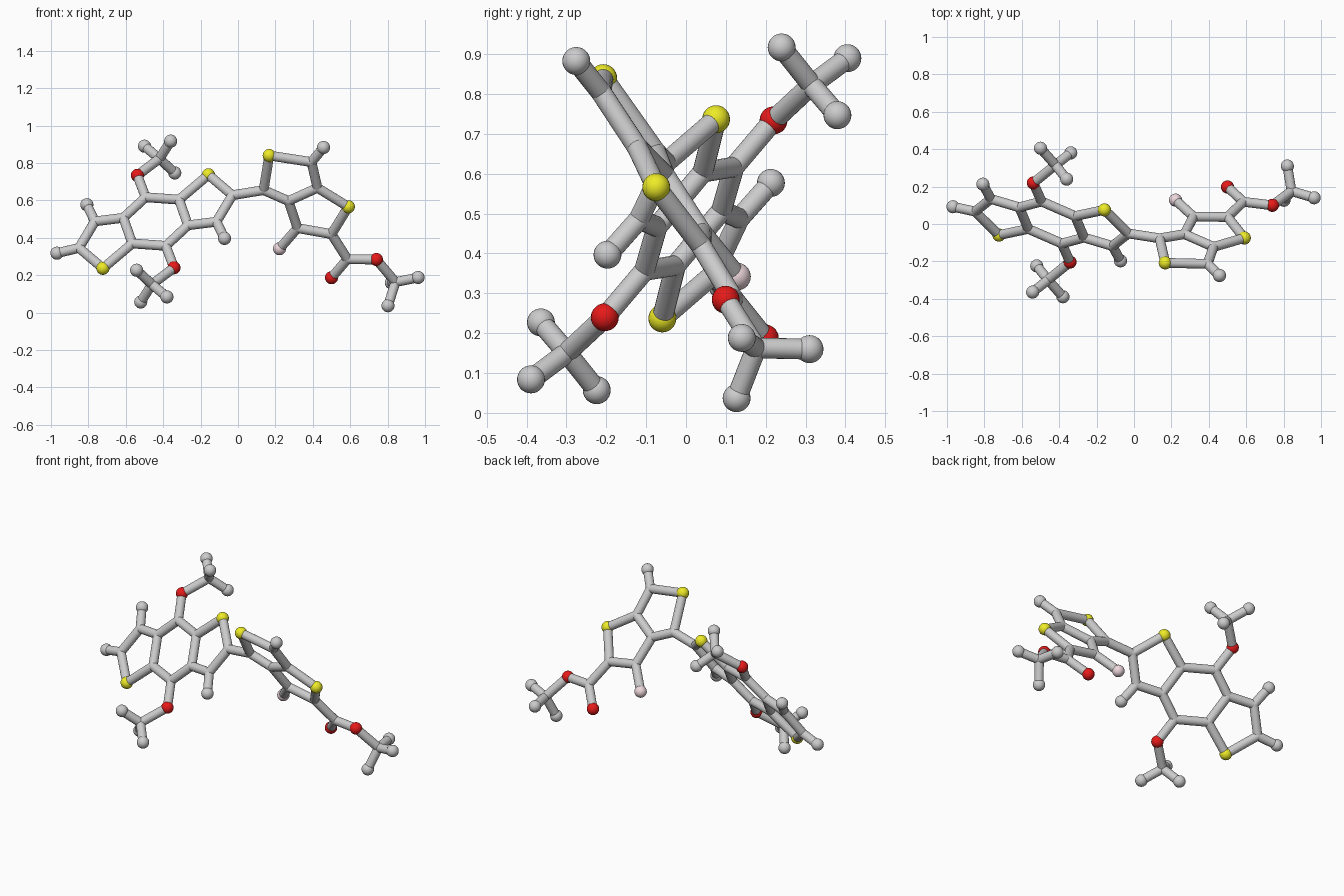
import bpy
from mathutils import Vector

if "Cube" in bpy.data.objects:
    bpy.data.objects.remove(bpy.data.objects["Cube"])

BALL_R, STICK_R = 0.035, 0.026


def material(name, rgb):
    m = bpy.data.materials.new(name)
    m.diffuse_color = (*rgb, 1)
    m.use_nodes = True
    m.node_tree.nodes["Principled BSDF"].inputs["Base Color"].default_value = m.diffuse_color
    return m


MATS = {
    "sulfur": material("yellow", (0.85, 0.83, 0.02)),
    "oxygen": material("red", (0.8, 0.01, 0.01)),
    "fluorine": material("pink", (0.85, 0.68, 0.72)),
}


def ball(name, p, r=BALL_R):
    bpy.ops.mesh.primitive_uv_sphere_add(segments=24, ring_count=14, radius=r, location=p)
    ob = bpy.context.object
    ob.name = name + "_ball"
    bpy.ops.object.shade_smooth()
    if name in MATS:
        ob.data.materials.append(MATS[name])


def stick(a, b):
    d = b - a
    bpy.ops.mesh.primitive_cylinder_add(vertices=20, radius=STICK_R, depth=d.length, location=(a + b) / 2)
    ob = bpy.context.object
    ob.name = "bond_stick"
    ob.rotation_euler = d.to_track_quat('Z', 'Y').to_euler()
    bpy.ops.object.shade_smooth_by_angle()


def build(atoms, bonds):
    for kind, p in atoms.values():
        if kind == "joint":
            ball(kind, p, STICK_R * 1.02)
        else:
            ball(kind, p)
    for pair in bonds.split():
        a, b = pair.split("-")
        stick(atoms[a][1], atoms[b][1])


# Left half: flat fused rings, point-symmetric about C
C = Vector((-0.44, 0.008, 0.487))


def left(x, z):
    return Vector((x, C.y - 0.385 * (x - C.x) + 0.704 * (z - C.z), z))


half = {
    "a": ("joint", left(-0.494, 0.617)),
    "b": ("joint", left(-0.315, 0.604)),
    "c": ("joint", left(-0.267, 0.467)),
    "s": ("sulfur", left(-0.158, 0.737)),
    "d": ("joint", left(-0.03, 0.628)),
    "e": ("joint", left(-0.115, 0.486)),
    "h": ("end", left(-0.072, 0.397)),
    "o": ("oxygen", left(-0.538, 0.734)),
    "m": ("joint", Vector((-0.42, 0.315, 0.823))),
    "m1": ("end", Vector((-0.5, 0.405, 0.89))),
    "m2": ("end", Vector((-0.36, 0.24, 0.917))),
    "m3": ("end", Vector((-0.338, 0.38, 0.747))),
}
atoms = dict(half)
for key, (kind, p) in half.items():
    atoms[key.upper()] = (kind, 2 * C - p)
atoms["END"] = ("end", left(-0.968, 0.318))
bonds = "a-b b-c b-s s-d d-e e-c e-h a-o o-m m-m1 m-m2 m-m3"
build(atoms, bonds + " " + bonds.upper() + " c-A C-a D-END")


# Right half: two fused rings with an ester tail, on its own tilted plane
def right(x, z):
    return Vector((x, 0.392 - 0.131 * x - 0.688 * z, z))


tail = {
    "a": ("joint", right(0.137, 0.655)),
    "s": ("sulfur", right(0.167, 0.84)),
    "b": ("joint", right(0.393, 0.805)),
    "h": ("end", right(0.457, 0.883)),
    "c": ("joint", right(0.425, 0.667)),
    "d": ("joint", right(0.27, 0.597)),
    "t": ("sulfur", right(0.59, 0.566)),
    "e": ("joint", right(0.5, 0.42)),
    "g": ("joint", right(0.318, 0.452)),
    "f": ("fluorine", right(0.222, 0.342)),
    "k": ("joint", right(0.585, 0.286)),
    "o": ("oxygen", right(0.5, 0.187)),
    "p": ("oxygen", right(0.74, 0.284)),
    "m": ("joint", Vector((0.842, 0.176, 0.163))),
    "m1": ("end", Vector((0.963, 0.14, 0.188))),
    "m2": ("end", Vector((0.82, 0.31, 0.16))),
    "m3": ("end", Vector((0.802, 0.127, 0.037))),
    "link": ("joint", atoms["d"][1]),
}
build(tail, "link-a a-s s-b b-h b-c c-d d-a c-t t-e e-g g-d g-f e-k k-o k-p p-m m-m1 m-m2 m-m3")
